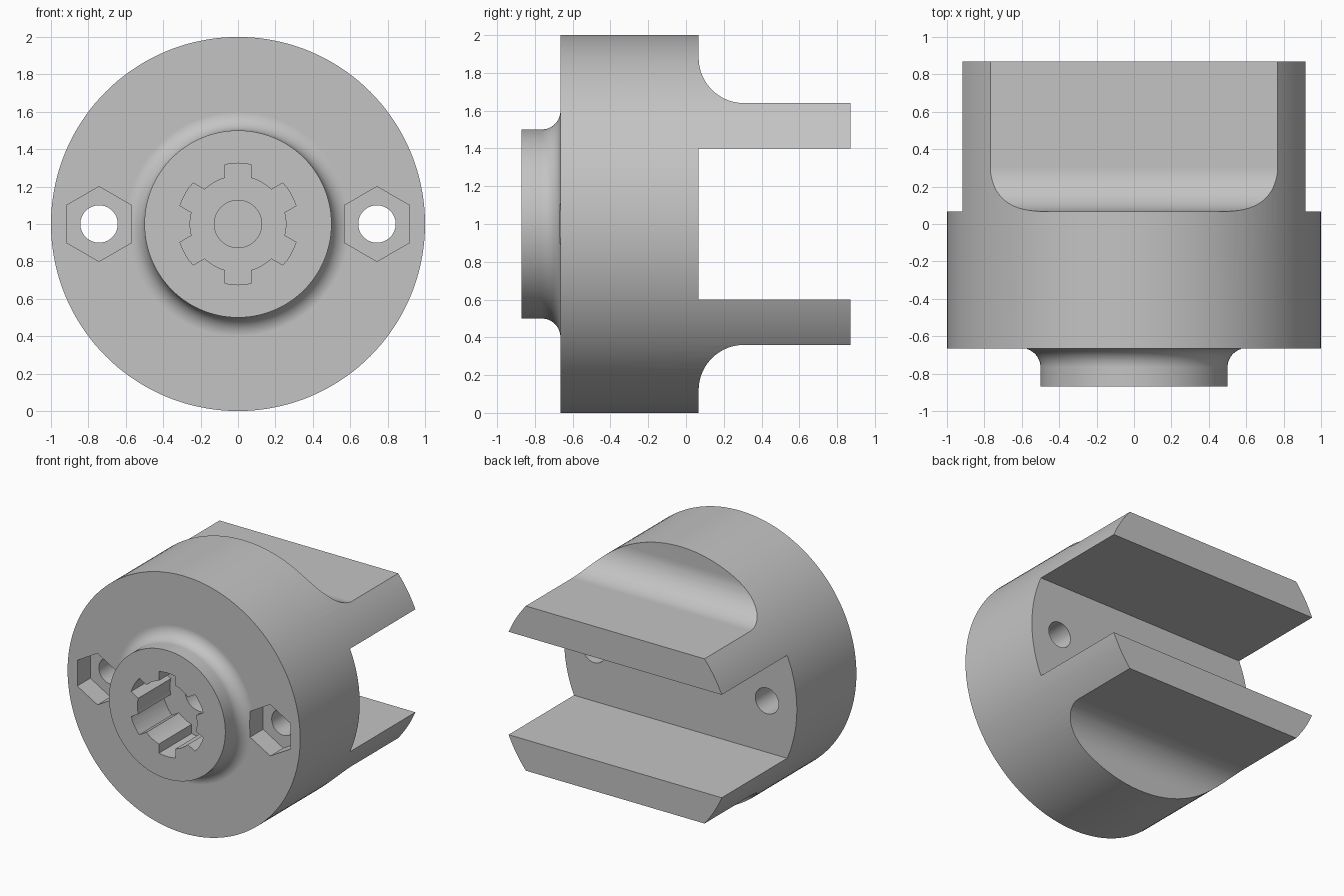
import bpy, bmesh
from math import sin, cos, pi, radians
from mathutils import Vector

cube = bpy.data.objects.get("Cube")
if cube:
    bpy.data.objects.remove(cube, do_unlink=True)

FRONT, FACE, FLOOR, BACK = -0.87, -0.665, 0.067, 0.87

grey = bpy.data.materials.new("plain grey")
grey.use_nodes = True
grey.diffuse_color = (0.55, 0.55, 0.55, 1)
grey.node_tree.nodes["Principled BSDF"].inputs["Base Color"].default_value = grey.diffuse_color


def finish(name, bm):
    bmesh.ops.recalc_face_normals(bm, faces=bm.faces)
    mesh = bpy.data.meshes.new(name)
    bm.to_mesh(mesh)
    bm.free()
    mesh.materials.append(grey)
    ob = bpy.data.objects.new(name, mesh)
    bpy.context.collection.objects.link(ob)
    return ob


def arc(cx, cy, r, a0, a1, n):
    """Points on an arc, angles in degrees."""
    angles = [radians(a0 + (a1 - a0) * i / n) for i in range(n + 1)]
    return [(cx + r * cos(a), cy + r * sin(a)) for a in angles]


def prism(name, points, offset):
    """Extrude a closed 3D outline along an offset vector."""
    bm = bmesh.new()
    face = bm.faces.new([bm.verts.new(p) for p in points])
    ext = bmesh.ops.extrude_face_region(bm, geom=[face], use_keep_orig=True)
    moved = [v for v in ext["geom"] if isinstance(v, bmesh.types.BMVert)]
    bmesh.ops.translate(bm, verts=moved, vec=offset)
    return finish(name, bm)


def along_y(name, outline, y0, y1):
    return prism(name, [(x, y0, z) for x, z in outline], Vector((0, y1 - y0, 0)))


def along_x(name, outline):
    return prism(name, [(-1.5, y, z) for y, z in outline], Vector((3, 0, 0)))


def circle(cx, r, n, start=0):
    return arc(cx, 1, r, start, start + 360, n)[:-1]


# Turned body: front boss, fillet, wide disc
profile = [(0, FRONT), (0.5, FRONT)]
profile += arc(0.6, FACE - 0.1, 0.1, 180, 90, 12)
profile += [(1, FACE), (1, BACK), (0, BACK)]
bm = bmesh.new()
verts = [bm.verts.new((r, y, 1)) for r, y in profile]
edges = [bm.edges.new(pair) for pair in zip(verts, verts[1:])]
bmesh.ops.spin(bm, geom=verts + edges, cent=(0, 0, 1), axis=(0, 1, 0),
               angle=2 * pi, steps=144)
bmesh.ops.remove_doubles(bm, verts=bm.verts, dist=1e-4)
body = finish("coupling_body", bm)

# Slot between the two arms
cutters = [along_x("slot_cutter", [(FLOOR, 0.6), (1.2, 0.6), (1.2, 1.4), (FLOOR, 1.4)])]

# Outer flats of the arms, with a rounded root
flank = [(FLOOR, 2.2)] + arc(FLOOR + 0.24, 1.88, 0.24, 180, 270, 20)
flank += [(1.2, 1.64), (1.2, 2.2)]
cutters.append(along_x("upper_flank_cutter", flank))
cutters.append(along_x("lower_flank_cutter", [(y, 2 - z) for y, z in flank]))

# Bolt holes with hexagonal nut pockets
for side, x in (("left", 0.743), ("right", -0.743)):
    cutters.append(along_y(side + "_nut_cutter", circle(x, 0.2, 6, 30), -1, FACE + 0.16))
    cutters.append(along_y(side + "_bolt_cutter", circle(x, 0.1, 48), -1, 1))

# Six-notch socket and the smaller blind bore behind it
socket = []
for k in range(6):
    mid = 30 + 60 * k
    socket += arc(0, 1, 0.325, mid - 12.5, mid + 12.5, 4)
    socket += arc(0, 1, 0.256, mid + 16, mid + 44, 8)
cutters.append(along_y("socket_cutter", socket, -1, -0.47))
cutters.append(along_y("bore_cutter", circle(0, 0.127, 48), -0.6, -0.17))

# Cut everything out of the body
bpy.ops.object.select_all(action="DESELECT")
bpy.context.view_layer.objects.active = body
body.select_set(True)
for cutter in cutters:
    cutter.hide_render = True
    mod = body.modifiers.new(cutter.name, "BOOLEAN")
    mod.operation = "DIFFERENCE"
    mod.solver = "EXACT"
    mod.object = cutter
    bpy.ops.object.modifier_apply(modifier=mod.name)
for cutter in cutters:
    bpy.data.objects.remove(cutter, do_unlink=True)

bpy.ops.object.shade_smooth_by_angle(angle=radians(25))
weighted = body.modifiers.new("flat_face_normals", "WEIGHTED_NORMAL")
weighted.keep_sharp = True
